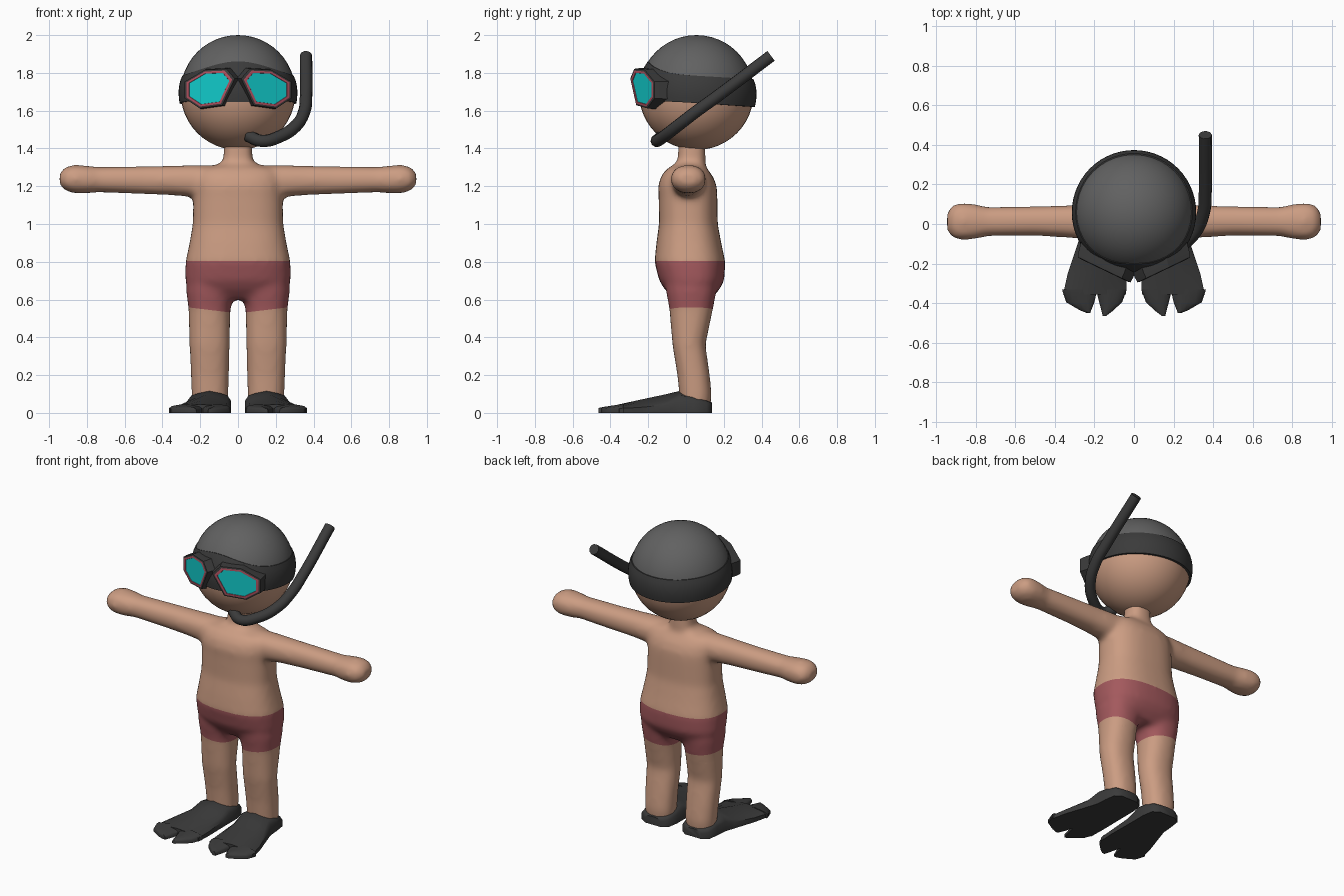
import bpy, bmesh, math
from mathutils import Vector

if "Cube" in bpy.data.objects:
    bpy.data.objects.remove(bpy.data.objects["Cube"])


def material(name, rgb):
    m = bpy.data.materials.new(name)
    m.diffuse_color = (*rgb, 1)
    m.use_nodes = True
    m.node_tree.nodes["Principled BSDF"].inputs["Base Color"].default_value = m.diffuse_color
    return m


SKIN = material("skin", (0.60, 0.335, 0.225))
TRUNKS = material("swim_trunks_red", (0.37, 0.10, 0.11))
CAP = material("cap_grey", (0.12, 0.12, 0.12))
RUBBER = material("black_rubber", (0.043, 0.043, 0.043))
RIM = material("rim_pink", (0.45, 0.085, 0.12))
GLASS = material("lens_teal", (0.006, 0.61, 0.61))


def finish(name, bm, mats, angle=40):
    bmesh.ops.recalc_face_normals(bm, faces=bm.faces)
    me = bpy.data.meshes.new(name)
    bm.to_mesh(me)
    bm.free()
    ob = bpy.data.objects.new(name, me)
    bpy.context.collection.objects.link(ob)
    for m in mats:
        me.materials.append(m)
    smooth(ob, angle)
    return ob


def smooth(ob, angle):
    bpy.ops.object.select_all(action='DESELECT')
    ob.select_set(True)
    bpy.context.view_layer.objects.active = ob
    bpy.ops.object.shade_smooth_by_angle(angle=math.radians(angle))


def skin_rings(bm, rings, caps=True):
    """Bridge equal closed point loops; returns the faces band by band."""
    vs = [[bm.verts.new(p) for p in r] for r in rings]
    n = len(vs[0])
    bands = [[bm.faces.new((a[i], a[(i + 1) % n], b[(i + 1) % n], b[i])) for i in range(n)]
             for a, b in zip(vs, vs[1:])]
    if caps:
        bm.faces.new(vs[0])
        bands.append([bm.faces.new(vs[-1])])
    return bands


def oval(a0, a1, b0, b1, power, n=32):
    """Rounded-box outline between two pairs of limits."""
    pts = []
    for i in range(n):
        t = 2 * math.pi * i / n
        c, s = math.cos(t), math.sin(t)
        pts.append(((a0 + a1) / 2 + (a1 - a0) / 2 * math.copysign(abs(c) ** (2 / power), c),
                    (b0 + b1) / 2 + (b1 - b0) / 2 * math.copysign(abs(s) ** (2 / power), s)))
    return pts


# ---- body: torso with neck, arms and legs fused into one soft skin ----
torso = [(.60, .15, -.06, .13), (.65, .265, -.11, .175), (.70, .28, -.142, .203),
         (.80, .278, -.167, .208), (.90, .257, -.157, .187), (1.0, .240, -.143, .168),
         (1.15, .237, -.145, .166), (1.2, .237, -.148, .163), (1.25, .232, -.134, .144),
         (1.29, .215, -.105, .115), (1.308, .13, -.075, .10), (1.328, .08, -.045, .105),
         (1.45, .072, -.04, .10)]
leg = [(.03, .055, .24, -.03, .13), (.10, .05, .246, -.036, .136), (.20, .048, .25, -.046, .126),
       (.36, .044, .257, -.072, .103), (.55, .040, .262, -.088, .143),
       (.64, .016, .274, -.105, .16), (.72, .03, .27, -.11, .16)]
arm = [(.10, -.08, .10, 1.14, 1.312), (.24, -.078, .10, 1.143, 1.312), (.35, -.068, .094, 1.152, 1.309),
       (.50, -.06, .09, 1.158, 1.306), (.74, -.062, .086, 1.168, 1.302), (.80, -.076, .10, 1.162, 1.309),
       (.87, -.083, .108, 1.162, 1.314), (.915, -.070, .096, 1.177, 1.301), (.944, -.038, .063, 1.203, 1.272)]

bm = bmesh.new()
skin_rings(bm, [[(x, y, z) for x, y in oval(-w, w, y0, y1, 2.5)] for z, w, y0, y1 in torso])
for s in (1, -1):
    skin_rings(bm, [[(s * x, y, z) for x, y in oval(*lim, 2.3)] for z, *lim in leg])
    skin_rings(bm, [[(s * x, y, z) for y, z in oval(*lim, 2.2)] for x, *lim in arm])
body = finish("body", bm, [SKIN, TRUNKS], 180)
remesh = body.modifiers.new("fuse", 'REMESH')
remesh.mode = 'VOXEL'
remesh.voxel_size = 0.016
soften = body.modifiers.new("soften", 'SMOOTH')
soften.factor = 0.5
soften.iterations = 11
for m in ("fuse", "soften"):
    bpy.ops.object.modifier_apply(modifier=m)
body.data.materials.clear()
for m in (SKIN, TRUNKS):
    body.data.materials.append(m)

# swim trunks: cut the waist and the slanted leg hems, then colour between them
WAIST, HEM, SLANT = 0.805, 0.527, 0.12
bm = bmesh.new()
bm.from_mesh(body.data)
cuts = [((0, 0, WAIST), (0, 0, 1)), ((0, 0, HEM), (-SLANT, 0, 1)), ((0, 0, HEM), (SLANT, 0, 1))]
for co, no in cuts:
    bmesh.ops.bisect_plane(bm, geom=bm.verts[:] + bm.edges[:] + bm.faces[:],
                           plane_co=co, plane_no=Vector(no).normalized(), dist=1e-5)
for f in bm.faces:
    c = f.calc_center_median()
    f.material_index = 1 if HEM + SLANT * abs(c.x) < c.z < WAIST else 0
bm.to_mesh(body.data)
bm.free()
smooth(body, 180)

# ---- head with a swim cap on its upper part ----
HY, HZ, HR = 0.055, 1.696, 0.304
bm = bmesh.new()
bmesh.ops.create_uvsphere(bm, u_segments=40, v_segments=24, radius=HR)
bmesh.ops.translate(bm, verts=bm.verts, vec=(0, HY, HZ))
for f in bm.faces:
    f.material_index = int(f.calc_center_median().z > 1.70)
finish("head", bm, [SKIN, CAP], 180)

# ---- mask strap: band around the head, taller and thinner at the front ----
bm = bmesh.new()
N, ROWS = 56, 7
rings = []
for r in range(ROWS + 2):
    k = min(max(r - 1, 0), ROWS - 1) / (ROWS - 1)
    ring = []
    for i in range(N):
        a = 2 * math.pi * i / N
        front = -math.sin(a)
        top = 1.785 + 0.018 * front + 0.058 * max(0, front) ** 3
        low = 1.64 + 0.02 * front - 0.015 * max(0, front) ** 3
        z = low + (top - low) * k
        off = -0.01 if r in (0, ROWS + 1) else (0.0105 - 0.0045 * front) * (1 - 0.6 * k ** 4)
        rho = math.sqrt(HR ** 2 - (z - HZ) ** 2) + off
        ring.append((rho * math.cos(a), HY + rho * math.sin(a), z))
    rings.append(ring)
skin_rings(bm, rings, caps=False)
finish("mask_strap", bm, [RUBBER], 40)

# ---- goggles: angled housing, pink rim, teal lens ----
lens = [(.175, 1.807), (.07, 1.812), (.03, 1.765), (.09, 1.637),
        (.20, 1.622), (.272, 1.67), (.272, 1.75)]
cx, cz = 0.155, 1.718
layers = [(1.16, -.09), (1.14, -.03), (1.10, 0), (1.0, .003), (.88, .003), (.87, 0)]
band_material = [0, 0, 0, 1, 1, 2]
for s, side in ((1, "left"), (-1, "right")):
    bm = bmesh.new()
    rings = []
    for scale, out in layers:
        ring = []
        for x, z in lens:
            x, z = cx + (x - cx) * scale, cz + (z - cz) * scale
            y = -0.289 + (x - 0.03) * 0.48
            ring.append((s * (x + 0.3 * out), y - 0.95 * out, z))
        rings.append(ring)
    for band, idx in zip(skin_rings(bm, rings), band_material):
        for f in band:
            f.material_index = idx
    finish("goggle_" + side, bm, [RUBBER, RIM, GLASS], 20)

# ---- snorkel: round tube bent from the mouth up past the head ----
path = [(.05, -.125, 1.468), (.125, -.155, 1.44), (.22, -.118, 1.463), (.31, -.04, 1.523),
        (.352, .06, 1.60), (.36, .16, 1.672), (.36, .45, 1.89)]
cu = bpy.data.curves.new("snorkel", 'CURVE')
cu.dimensions = '3D'
cu.bevel_depth = 0.033
cu.bevel_resolution = 3
cu.resolution_u = 6
cu.use_fill_caps = True
sp = cu.splines.new('BEZIER')
sp.bezier_points.add(len(path) - 1)
for p, co in zip(sp.bezier_points, path):
    p.co = co
    p.handle_left_type = p.handle_right_type = 'AUTO'
snorkel = bpy.data.objects.new("snorkel", cu)
bpy.context.collection.objects.link(snorkel)
cu.materials.append(RUBBER)
bpy.ops.object.select_all(action='DESELECT')
snorkel.select_set(True)
bpy.context.view_layer.objects.active = snorkel
bpy.ops.object.convert(target='MESH')
smooth(bpy.context.view_layer.objects.active, 50)

# ---- swim fins: domed foot pocket and blade ending in two lobes ----
# stations: y, inner x, outer x, height, shoulder height as a share of height
blade = [(.138, .09, .205, .055, .9), (.11, .05, .248, .07, .9), (.04, .038, .258, .092, .9),
         (-.035, .038, .264, .116, .8), (-.10, .038, .285, .10, .6), (-.25, .036, .335, .068, .6),
         (-.355, .04, .358, .045, .75)]
inner_lobe = [(-.33, .036, .192, .048, .75), (-.395, .06, .176, .038, .75),
              (-.44, .108, .164, .031, .75), (-.464, .14, .158, .026, .75)]
outer_lobe = [(-.33, .186, .364, .048, .75), (-.395, .20, .343, .038, .75),
              (-.435, .216, .275, .031, .75), (-.449, .221, .24, .026, .75)]
for s, side in ((1, "left"), (-1, "right")):
    bm = bmesh.new()
    for part in (blade, inner_lobe, outer_lobe):
        rings = []
        for y, x0, x1, h, sh in part:
            mid = (1 + sh) / 2
            section = [(0, 0), (0, sh * .7), (.08, sh), (.25, mid), (.5, 1),
                       (.75, mid), (.92, sh), (1, sh * .7), (1, 0)]
            rings.append([(s * (x0 + (x1 - x0) * u), y, h * v) for u, v in section])
        skin_rings(bm, rings)
    finish("fin_" + side, bm, [RUBBER], 50)
